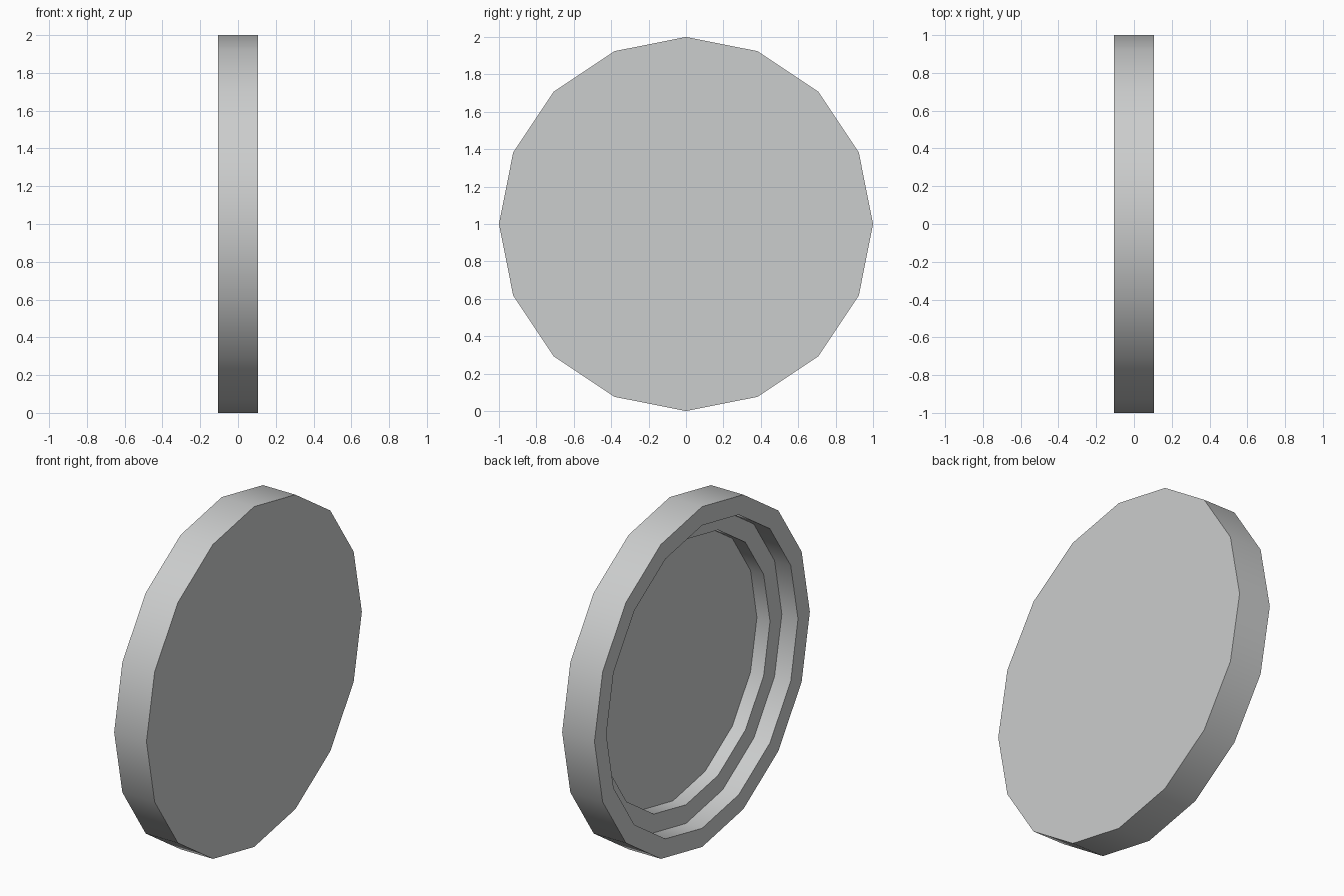
import bpy
import bmesh
import math

SIDES = 16

cube = bpy.data.objects.get("Cube")
if cube:
    bpy.data.objects.remove(cube, do_unlink=True)

# Plain grey finish
grey = bpy.data.materials.new("light_grey")
grey.use_nodes = True
colour = (0.6, 0.61, 0.61, 1.0)
grey.diffuse_color = colour
grey.node_tree.nodes["Principled BSDF"].inputs["Base Color"].default_value = colour

# Profile (x, radius): closed face, outer rim, then two recessed steps
profile = [
    (0.105, 1.0),
    (-0.105, 1.0),
    (-0.105, 0.89),
    (0.0, 0.89),
    (0.0, 0.78),
    (0.085, 0.78),
]

bm = bmesh.new()


def ring(x, radius):
    """A ring of vertices around the x axis, with a vertex at the top."""
    steps = [2 * math.pi * i / SIDES for i in range(SIDES)]
    return [bm.verts.new((x, radius * math.sin(a), 1 + radius * math.cos(a)))
            for a in steps]


rings = [ring(x, r) for x, r in profile]
for a, b in zip(rings, rings[1:]):
    for i in range(SIDES):
        j = (i + 1) % SIDES
        bm.faces.new((a[i], a[j], b[j], b[i]))

# Closed face and recess floor
bm.faces.new(rings[0])
bm.faces.new(rings[-1])
bmesh.ops.recalc_face_normals(bm, faces=bm.faces)

mesh = bpy.data.meshes.new("stepped_round_cap")
bm.to_mesh(mesh)
bm.free()
mesh.materials.append(grey)

cap = bpy.data.objects.new("stepped_round_cap", mesh)
bpy.context.collection.objects.link(cap)

# Smooth round walls, crisp rims
bpy.ops.object.select_all(action='DESELECT')
cap.select_set(True)
bpy.context.view_layer.objects.active = cap
bpy.ops.object.shade_smooth_by_angle(angle=math.radians(30))
